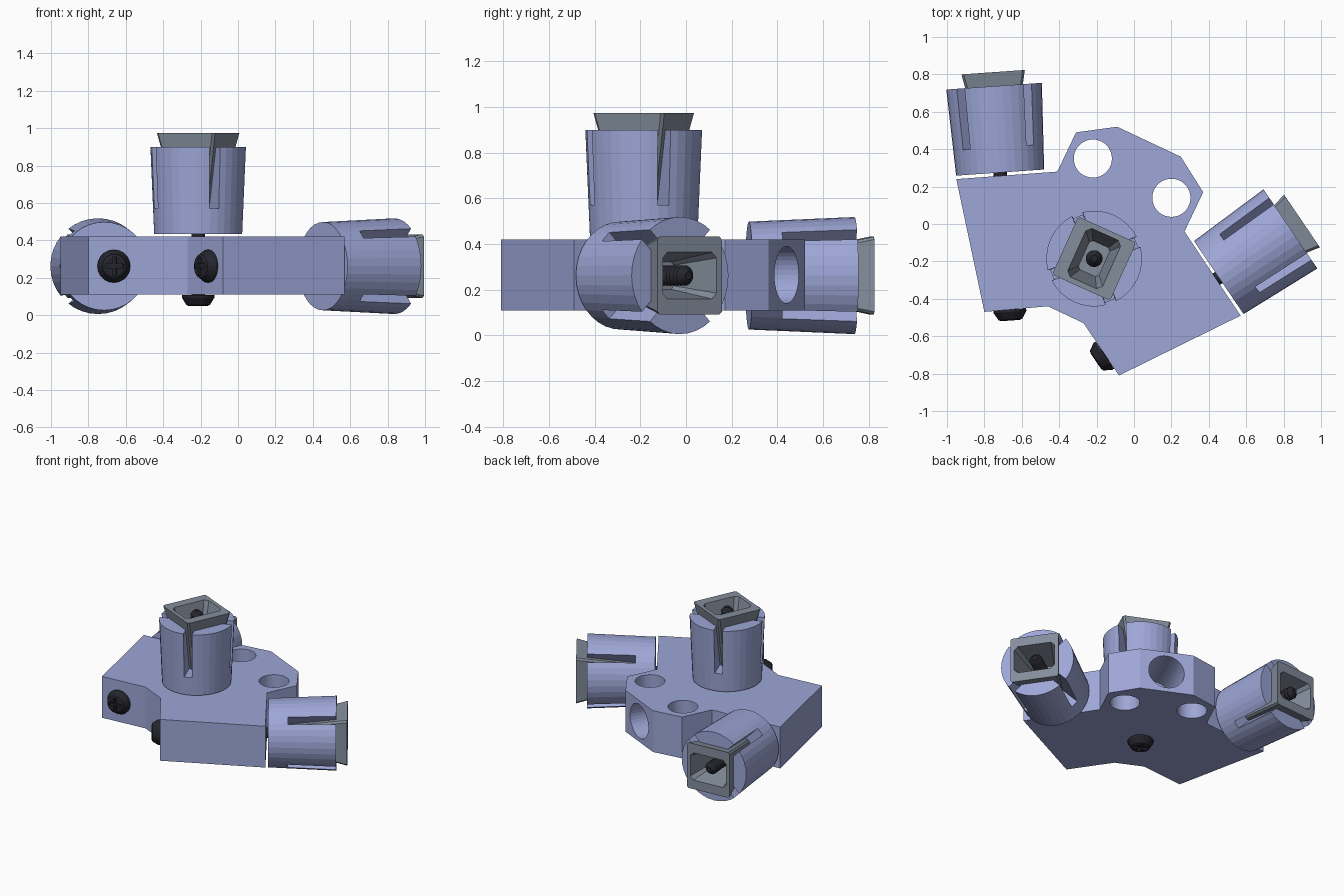
import bpy, bmesh, math
from mathutils import Matrix, Vector

if "Cube" in bpy.data.objects:
    bpy.data.objects.remove(bpy.data.objects["Cube"])


def material(name, rgb):
    m = bpy.data.materials.new(name)
    m.diffuse_color = (*rgb, 1)
    m.use_nodes = True
    m.node_tree.nodes["Principled BSDF"].inputs["Base Color"].default_value = m.diffuse_color
    return m


BLUE = material("periwinkle plastic", (0.34, 0.385, 0.68))
GREY = material("grey metal", (0.23, 0.27, 0.33))
BLACK = material("black steel", (0.018, 0.018, 0.026))


def loft(name, rings, mat, frame=Matrix()):
    """Skin a list of equal-length rings of points and cap both ends."""
    bm = bmesh.new()
    loops = [[bm.verts.new(frame @ Vector(p)) for p in r] for r in rings]
    n = len(loops[0])
    for a, b in zip(loops, loops[1:]):
        for i in range(n):
            j = (i + 1) % n
            bm.faces.new((a[i], a[j], b[j], b[i]))
    bm.faces.new(loops[0][::-1])
    bm.faces.new(loops[-1])
    bmesh.ops.recalc_face_normals(bm, faces=bm.faces)
    me = bpy.data.meshes.new(name)
    bm.to_mesh(me)
    bm.free()
    me.materials.append(mat)
    ob = bpy.data.objects.new(name, me)
    bpy.context.collection.objects.link(ob)
    return ob


def circle(r, z, n=36):
    return [(r * math.cos(2 * math.pi * i / n), r * math.sin(2 * math.pi * i / n), z)
            for i in range(n)]


def rect(hx, hy, z, c=0.0):
    """Rectangle with chamfered corners."""
    if c == 0:
        return [(hx, hy, z), (-hx, hy, z), (-hx, -hy, z), (hx, -hy, z)]
    return [(hx, hy - c, z), (hx - c, hy, z), (c - hx, hy, z), (-hx, hy - c, z),
            (-hx, c - hy, z), (c - hx, -hy, z), (hx - c, -hy, z), (hx, c - hy, z)]


def cut(ob, cutters):
    """Subtract the cutters, keep the result and remove the cutters."""
    for c in cutters:
        m = ob.modifiers.new("cut", 'BOOLEAN')
        m.operation, m.solver, m.object = 'DIFFERENCE', 'EXACT', c
    bpy.context.view_layer.update()
    dg = bpy.context.evaluated_depsgraph_get()
    me = bpy.data.meshes.new_from_object(ob.evaluated_get(dg))
    ob.modifiers.clear()
    ob.data = me
    mat = me.materials[0]
    me.materials.clear()
    me.materials.append(mat)
    for p in me.polygons:
        p.material_index = 0
    for c in cutters:
        bpy.data.objects.remove(c)


def frame_at(origin, axis, xdir):
    z = Vector(axis).normalized()
    x = Vector(xdir).normalized()
    x = (x - z * x.dot(z)).normalized()
    y = z.cross(x)
    m = Matrix((x, y, z)).transposed().to_4x4()
    m.translation = Vector(origin)
    return m


# Connector plate with two vertical holes and one socket in its edge
outline = [(-.95, .24), (-.41, .28), (-.31, .49), (-.09, .52), (.25, .36), (.37, .17),
           (.27, -.04), (.57, -.49), (-.08, -.81), (-.27, -.53), (-.46, -.44), (-.80, -.47)]
plate = loft("connector_plate", [[(x, y, z) for x, y in outline] for z in (.11, .42)], BLUE)
holes = [loft("hole_cutter", [circle(.102, 0), circle(.102, .6)], BLUE,
              Matrix.Translation((x, y, 0))) for x, y in ((-.22, .35), (.20, .14))]
socket = frame_at((.08, .44, .265), (.425, .905, 0), (0, 0, 1))
holes.append(loft("socket_cutter", [circle(.125, -.36), circle(.125, .1)], BLUE, socket))
cut(plate, holes)


def plug(label, frame, head):
    """Split sleeve, tapered wedge and screw; head = distance back to the screw head."""
    # Sleeve: flared tube, bored for the wedge and slit at four corners
    sleeve = loft(label + "_sleeve", [circle(.236, .01), circle(.256, .473)], BLUE, frame)
    outer = [rect(.083, .083, .13, .012), rect(.17, .17, .548, .012)]
    cutters = [loft("bore_cutter", outer, BLUE, frame)]
    for a in (45, 135):
        cutters.append(loft("slit_cutter", [rect(.35, .027, .145), rect(.35, .031, .6)], BLUE,
                            frame @ Matrix.Rotation(math.radians(a), 4, 'Z')))
    cut(sleeve, cutters)

    # Wedge: square taper with a rectangular funnel in its end
    loft(label + "_wedge", outer + [rect(.142, .102, .548, .025), rect(.085, .06, .3, .015)],
         GREY, frame)

    # Screw: cross-slotted head, shank and threaded tip
    prof = [(.05, -.058), (.064, -.052), (.088, -.012), (.088, 0), (.036, .001), (.036, head + .27)]
    for i in range(9):
        t = head + .28 + i * .027
        prof += [(.032, t), (.045, t + .013)]
    prof += [(.032, head + .525), (.018, head + .54)]
    back = frame @ Matrix.Translation((0, 0, -head))
    screw = loft(label + "_screw", [circle(r, z, 20) for r, z in prof], BLACK, back)
    cut(screw, [loft("cross_cutter", [rect(hx, hy, -.1), rect(hx, hy, -.025)], BLACK, back)
                for hx, hy in ((.048, .011), (.011, .048))])


# Three plugs: two out of the plate edges, one standing on top
plug("left_plug", frame_at((-.715, .265, .262), (-.07, .998, 0), (1, 0, 0)), .725)
plug("right_plug", frame_at((.445, -.292, .262), (.827, .562, 0), (.562, -.827, 0)), .727)
plug("upright_plug", frame_at((-.213, -.185, .425), (0, 0, 1), (.41, .91, 0)), .318)
